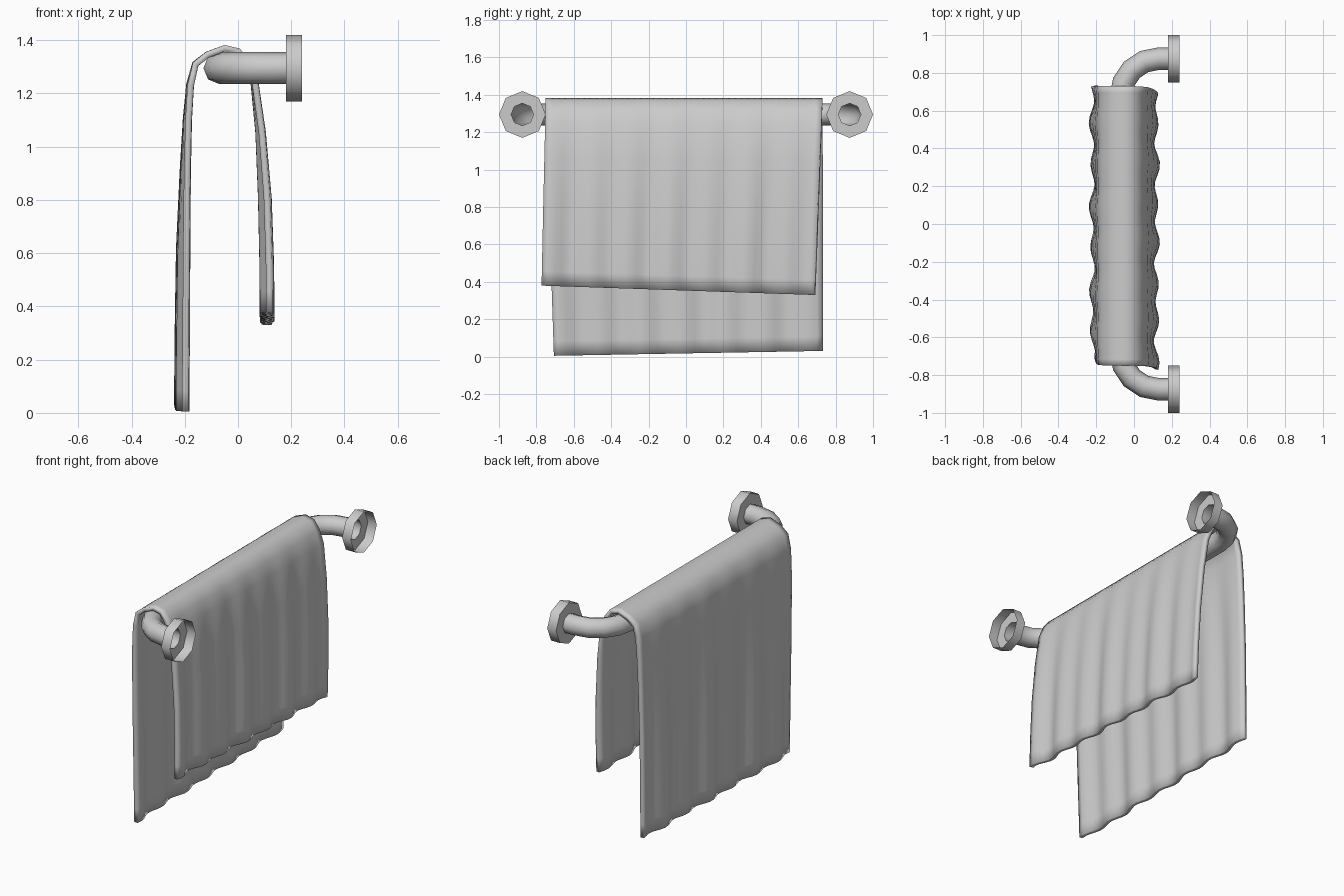
import bpy, bmesh
from math import sin, cos, pi, radians

if "Cube" in bpy.data.objects:
    bpy.data.objects.remove(bpy.data.objects["Cube"])

RAIL_Z = 1.295


def add_mesh(name, rows, closed):
    """Skin a list of equal-length point rows into a mesh object."""
    bm = bmesh.new()
    vs = [[bm.verts.new(p) for p in row] for row in rows]
    n = len(rows[0])
    for a, b in zip(vs, vs[1:]):
        for i in range(n if closed else n - 1):
            j = (i + 1) % n
            bm.faces.new((a[i], a[j], b[j], b[i]))
    me = bpy.data.meshes.new(name)
    bm.to_mesh(me)
    bm.free()
    ob = bpy.data.objects.new(name, me)
    bpy.context.collection.objects.link(ob)
    return ob


def shade(ob, angle):
    bpy.ops.object.select_all(action='DESELECT')
    ob.select_set(True)
    bpy.context.view_layer.objects.active = ob
    bpy.ops.object.shade_smooth_by_angle(angle=radians(angle))


def ring(x, y, a, r):
    """Eight-sided ring; a is the turn of the rail in the xy plane."""
    return [(x - r * cos(t) * cos(a), y + r * cos(t) * sin(a), RAIL_Z + r * sin(t))
            for t in (k * pi / 4 for k in range(8))]


def mirror_y(ob):
    m = ob.modifiers.new("mirror", 'MIRROR')
    m.use_axis = (False, True, False)


# Rail: straight bar with a quarter bend at each end, hollow tube
rows = [ring(-0.07, 0, 0, 0.06)]
for k in range(5):
    a = k * pi / 8
    rows.append(ring(0.13 - 0.2 * cos(a), 0.675 + 0.2 * sin(a), a, 0.06))
rows.append(ring(0.18, 0.875, pi / 2, 0.06))
rail = add_mesh("towel_rail", rows, True)
shade(rail, 50)
mirror_y(rail)

# Wall flanges: shallow octagonal cups open to the wall
flange = add_mesh("wall_flange", [ring(x, 0.875, pi / 2, r) for x, r in
                                  ((0.18, 0.06), (0.18, 0.125), (0.24, 0.125))], True)
shade(flange, 50)
mirror_y(flange)

# Towel: draped profile (x, z) from front hem over the rail to back hem
profile = [(-0.211, 0.0), (-0.211, 0.08), (-0.209, 0.3), (-0.206, 0.6), (-0.198, 0.9),
           (-0.19, 1.1), (-0.18, 1.23), (-0.16, 1.31), (-0.115, 1.345), (-0.05, 1.370),
           (0.0, 1.358), (0.035, 1.31), (0.062, 1.24), (0.085, 1.05),
           (0.101, 0.8), (0.108, 0.55), (0.109, 0.43), (0.109, 0.35)]
TOP, COLS = 9, 44
rows = []
for i, (x, z) in enumerate(profile):
    front = i < TOP
    drop = (1.37 - z) / (1.37 if front else 1.02)
    # left and right borders swing as the cloth hangs
    y0 = -0.75 + drop * (0.045 if front else -0.02)
    y1 = 0.73 + drop * (0.0 if front else -0.042)
    amp = 0.012 * min(1, 1.6 * drop)
    row = []
    for c in range(COLS + 1):
        t = c / COLS
        y = y0 + (y1 - y0) * t
        if front:
            wave = sin(t * 2 * pi * 6.5 + 0.8) + 0.4 * sin(t * 2 * pi * 3 + 1)
            tilt = 0.005 + 0.026 * t
        else:
            wave = sin(t * 2 * pi * 7 + 0.3) + 0.4 * sin(t * 2 * pi * 4 + 2)
            tilt = 0.03 - 0.05 * t
        row.append((x + amp * wave, y, z + tilt * drop))
    rows.append(row)
towel = add_mesh("towel", rows, False)
shade(towel, 180)
s = towel.modifiers.new("thickness", 'SOLIDIFY')
s.thickness = 0.024
s.offset = 0
